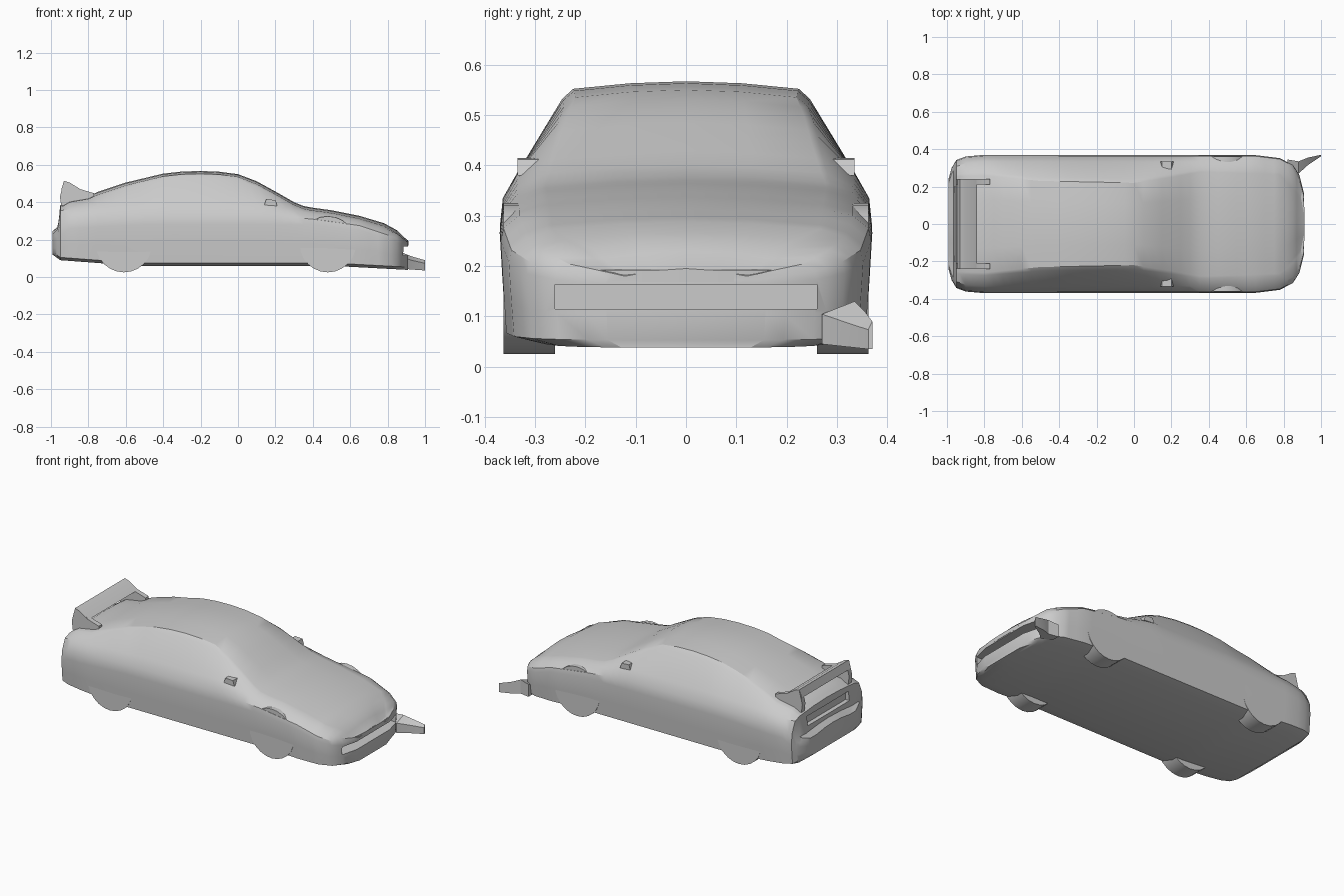
import bpy, bmesh, math
from mathutils import Vector

cube = bpy.data.objects.get("Cube")
if cube:
    bpy.data.objects.remove(cube, do_unlink=True)

# One plain grey for the whole car
grey = bpy.data.materials.new("plain_grey")
grey.use_nodes = True
tone = (0.6, 0.6, 0.6, 1)
grey.diffuse_color = tone
grey.node_tree.nodes["Principled BSDF"].inputs["Base Color"].default_value = tone


def finish(name, bm, smooth=30):
    bmesh.ops.recalc_face_normals(bm, faces=bm.faces)
    mesh = bpy.data.meshes.new(name)
    bm.to_mesh(mesh)
    bm.free()
    mesh.materials.append(grey)
    obj = bpy.data.objects.new(name, mesh)
    bpy.context.collection.objects.link(obj)
    shade(obj, smooth)
    return obj


def shade(obj, angle):
    for face in obj.data.polygons:
        face.use_smooth = True
    obj.data.set_sharp_from_angle(angle=math.radians(angle))


def loft(name, rings, smooth=30):
    """Skin closed rings of equal length and cap both ends."""
    bm = bmesh.new()
    loops = [[bm.verts.new(p) for p in ring] for ring in rings]
    for a, b in zip(loops, loops[1:]):
        for i in range(len(a)):
            j = (i + 1) % len(a)
            bm.faces.new((a[i], a[j], b[j], b[i]))
    bm.faces.new(loops[0])
    bm.faces.new(loops[-1])
    return finish(name, bm, smooth)


def extrude_y(name, outline, y0, y1):
    return loft(name, [[(x, y, z) for x, z in outline] for y in (y0, y1)])


def curve(*keys):
    """Piecewise linear lookup through (x, value) pairs."""
    def value(x):
        for (xa, va), (xb, vb) in zip(keys, keys[1:]):
            if x <= xb:
                return va + (vb - va) * max(0, x - xa) / (xb - xa)
        return keys[-1][1]
    return value


def mix(a, b, t):
    return a + (b - a) * t


# Body curves along the length
top = curve((-.992, .245), (-.965, .268), (-.95, .385), (-.9, .415), (-.8, .432),
            (-.75, .455), (-.6, .505), (-.4, .553), (-.3, .564), (-.2, .567),
            (-.1, .563), (0, .55), (.1, .512), (.2, .457), (.3, .4), (.36, .376),
            (.5, .357), (.65, .327), (.78, .288), (.85, .25), (.885, .215), (.91, .195))
half_width = curve((-.992, .24), (-.975, .3), (-.95, .342), (-.9, .361), (-.8, .37),
                   (.65, .368), (.78, .352), (.85, .315), (.885, .26), (.91, .16))
floor = curve((-.992, .12), (-.95, .09), (-.75, .075), (-.55, .06), (.5, .06),
              (.78, .045), (.91, .038))
widest = curve((-.992, .19), (-.9, .26), (-.5, .28), (.4, .28), (.65, .25), (.91, .165))
belt = curve((-.992, .23), (-.965, .255), (-.95, .355), (-.8, .375), (-.4, .39),
             (.15, .388), (.36, .345), (.65, .3), (.85, .232), (.91, .185))
roof = curve((-.992, .16), (-.95, .255), (-.8, .26), (-.5, .23), (0, .22),
             (.2, .25), (.36, .28), (.78, .265), (.91, .12))


def section(x):
    w, f, s, b, r, t = (c(x) for c in (half_width, floor, widest, belt, roof, top))
    edge = t - .015
    half = [(.8 * w, f), (.97 * w, f + .015), (.985 * w, mix(f, s, .5)), (w, s),
            (.985 * w, mix(s, b, .5)), (.9 * w, b),
            (mix(.9 * w, r, .8), mix(b, edge, .88)), (r, edge), (r * .5, t - .004)]
    ring = [(0, f)] + half + [(0, t)] + [(-y, z) for y, z in reversed(half)]
    return [(x, y, z) for y, z in ring]


stations = [-.992, -.985, -.975, -.965, -.95, -.93, -.9, -.85, -.8, -.75]
stations += [-.7 + .05 * i for i in range(30)]
stations += [.78, .82, .85, .87, .885, .9, .91]
body = loft("car_body", [section(x) for x in stations])


def cut(target, name, x0, x1, half, z0, z1):
    outline = [(x0, z0), (x1, z0), (x1, z1), (x0, z1)]
    cutter = extrude_y(name, outline, -half, half)
    cutter.hide_render = True
    mod = target.modifiers.new(name, "BOOLEAN")
    mod.operation, mod.object, mod.solver = "DIFFERENCE", cutter, "EXACT"
    bpy.context.view_layer.objects.active = target
    bpy.ops.object.modifier_apply(modifier=name)
    bpy.data.objects.remove(cutter, do_unlink=True)


# Front air intake and shallow rear plate recess
cut(body, "intake_cutter", .82, 1, .26, .115, .163)
cut(body, "plate_cutter", -1.1, -.935, .2, .29, .345)
shade(body, 30)

# Wheels, mostly hidden inside the body
for place, x in (("front", .48), ("rear", -.61)):
    for side, s in (("left", 1), ("right", -1)):
        rim = [(x + .15 * math.cos(a), .175 + .15 * math.sin(a))
               for a in (math.tau * i / 24 for i in range(24))]
        extrude_y(f"{place}_{side}_wheel", rim, s * .26, s * .362)

# Rear wing: two swept end plates and a tilted blade
plate = [(-.945, .38), (-.952, .43), (-.93, .515), (-.9, .505), (-.85, .472),
         (-.77, .448), (-.77, .41)]
for side, s in (("left", 1), ("right", -1)):
    extrude_y(f"{side}_wing_plate", plate, s * .21, s * .24)
blade = [(-.945, .468), (-.93, .515), (-.9, .505), (-.84, .468), (-.85, .46)]
extrude_y("wing_blade", blade, -.235, .235)

# Door mirrors
for side, s in (("left", 1), ("right", -1)):
    mirror = [[(x, s * y, z) for x, z in ((.14, .385), (.21, .38), (.2, .412), (.15, .415))]
              for y in (.27, .335)]
    loft(f"{side}_mirror", mirror)

# Front bumper lip between the lights and the intake
bar = []
for i in range(13):
    y = mix(-.28, .28, i / 12)
    x = .912 - .05 * abs(y / .28) ** 3
    bar.append([(x - .06, y, .165), (x, y, .168), (x, y, .192), (x - .06, y, .2)])
loft("bumper_bar", bar)

# Bent loose corner of the front bumper
shard = [(.82, .3, .345, .045, .12), (.88, .27, .335, .045, .13),
         (.93, .315, .355, .04, .11), (1, .362, .37, .035, .09)]
loft("bent_bumper_corner",
     [[(x, ya, za), (x, yb, za), (x, yb, zb), (x, ya, mix(za, zb, .7))]
      for x, ya, yb, za, zb in shard])
